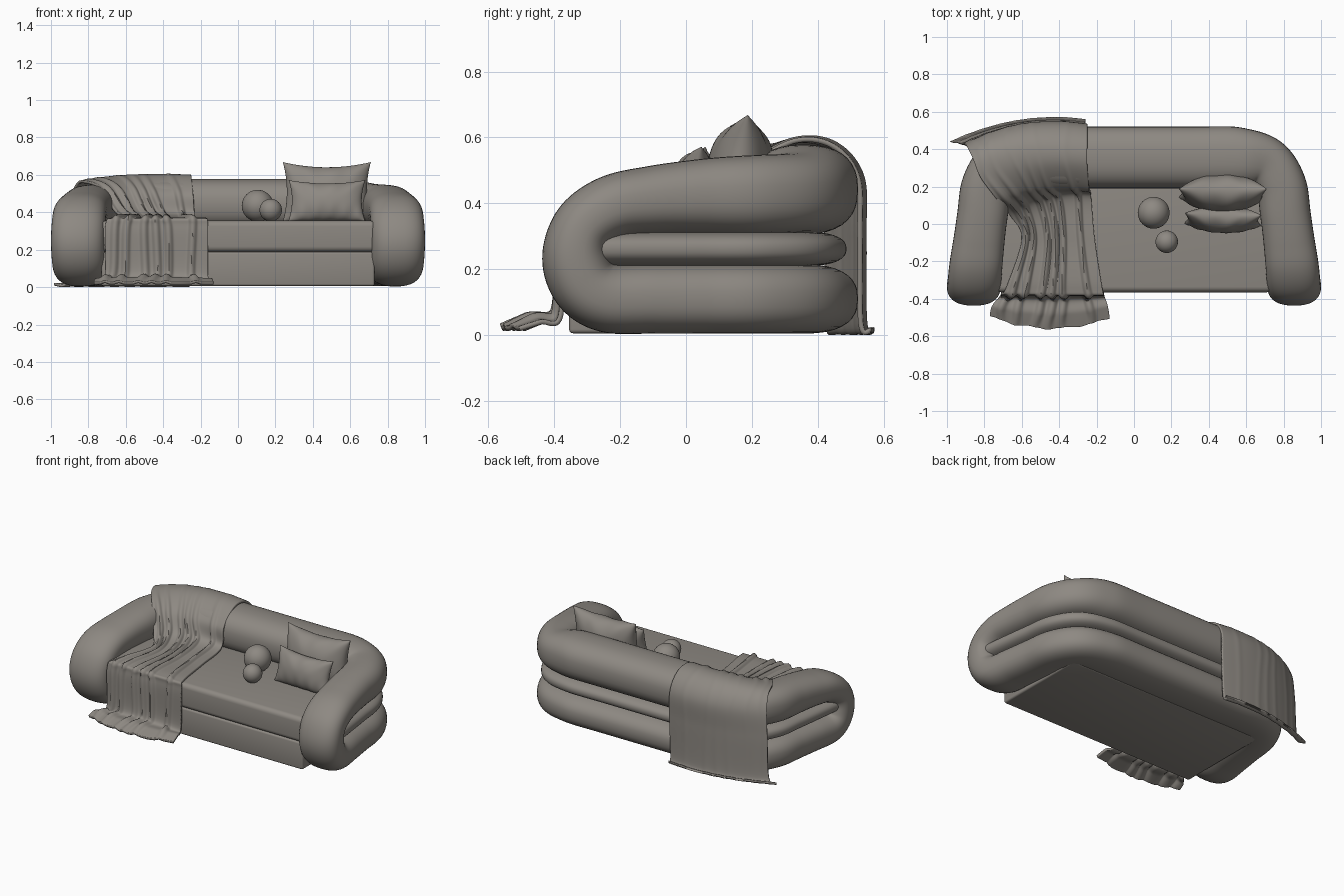
import bpy
import bmesh
import math
from mathutils import Vector

if "Cube" in bpy.data.objects:
    bpy.data.objects.remove(bpy.data.objects["Cube"], do_unlink=True)

fabric = bpy.data.materials.new("warm_grey_fabric")
colour = (0.27, 0.25, 0.225, 1)
fabric.use_nodes = True
fabric.diffuse_color = colour
for node in fabric.node_tree.nodes:
    if node.type == 'BSDF_PRINCIPLED':
        node.inputs["Base Color"].default_value = colour
        node.inputs["Roughness"].default_value = 0.8


def finish(name, bm):
    """Turn a bmesh into a smooth shaded, coloured object."""
    bmesh.ops.recalc_face_normals(bm, faces=bm.faces)
    mesh = bpy.data.meshes.new(name)
    bm.to_mesh(mesh)
    bm.free()
    mesh.materials.append(fabric)
    obj = bpy.data.objects.new(name, mesh)
    bpy.context.collection.objects.link(obj)
    bpy.ops.object.select_all(action='DESELECT')
    obj.select_set(True)
    bpy.context.view_layer.objects.active = obj
    bpy.ops.object.shade_smooth_by_angle(angle=math.radians(50))
    return obj


def smoothstep(low, high, value):
    t = min(max((value - low) / (high - low), 0), 1)
    return t * t * (3 - 2 * t)


def spline(points, t, closed=False):
    """Point on a smooth curve through the points, t counted in points."""
    count = len(points)
    i = int(math.floor(t))
    if not closed:
        i = min(i, count - 2)
    f = t - i

    def at(k):
        return points[k % count] if closed else points[min(max(k, 0), count - 1)]

    a, b, c, d = at(i - 1), at(i), at(i + 1), at(i + 2)
    return b + ((c - a) * f + (a * 2 - b * 5 + c * 4 - d) * f ** 2
                + (b * 3 - a - c * 3 + d) * f ** 3) / 2


def skin(bm, rings, wrap_rows, wrap_columns):
    """Join rows of vertices with quads."""
    rows, columns = len(rings), len(rings[0])
    for i in range(rows if wrap_rows else rows - 1):
        for j in range(columns if wrap_columns else columns - 1):
            k, m = (i + 1) % rows, (j + 1) % columns
            bm.faces.new((rings[i][j], rings[k][j], rings[k][m], rings[i][m]))


def outward(p):
    """Horizontal direction pointing away from the sofa's middle."""
    side = Vector((max(abs(p.x) - 0.5, 0), max(p.y - 0.12, 0), 0)).normalized()
    return Vector((math.copysign(side.x, p.x), side.y, 0))


def power(value, exponent):
    return math.copysign(abs(value) ** exponent, value)


def sweep(name, points, size, closed, steps=8, sides=36):
    """Sweep a plump oval section along a path; size gives half width, half height."""
    bm = bmesh.new()
    rings = []
    total = len(points) * steps if closed else (len(points) - 1) * steps + 1
    for i in range(total):
        t = i / steps
        p = spline(points, t, closed)
        ahead, behind = t + 0.05, t - 0.05
        if not closed:
            ahead, behind = min(ahead, len(points) - 1), max(behind, 0)
        tangent = (spline(points, ahead, closed) - spline(points, behind, closed)).normalized()
        across = outward(p)
        across = (across - tangent * across.dot(tangent)).normalized()
        up = tangent.cross(across)
        half_width, half_height = size(p)
        ring = []
        for j in range(sides):
            a = math.tau * j / sides
            ring.append(bm.verts.new(p + across * half_width * power(math.cos(a), 0.82)
                                     + up * half_height * power(math.sin(a), 0.82)))
        rings.append(ring)
    skin(bm, rings, closed, True)
    if not closed:
        bm.faces.new(rings[0])
        bm.faces.new(rings[-1])
    return finish(name, bm)


def mirrored_path(half):
    """Add the other side of a path, leaving out points on the middle plane."""
    other = [Vector((-p.x, p.y, p.z)) for p in reversed(half) if p.x > 0]
    return half + other


# Folded roll: along the back, round the arms, down the fronts and back below
half = [Vector(p) for p in (
    (0, .355, .442), (.3, .355, .442), (.56, .355, .442), (.705, .325, .432), (.785, .21, .427),
    (.81, .05, .422), (.83, -.1, .411), (.845, -.22, .39), (.853, -.305, .333),
    (.857, -.334, .25), (.853, -.308, .16), (.845, -.235, .113), (.83, -.1, .11),
    (.81, .05, .11), (.785, .21, .11), (.705, .325, .11), (.56, .355, .11),
    (.3, .355, .11), (0, .355, .11))]


def roll_size(p):
    width = 0.165 - 0.03 * smoothstep(.5, .78, abs(p.x)) + 0.008 * smoothstep(0, -.3, p.y)
    swell = 0.024 * smoothstep(-.3, .25, p.y) + 0.016 * smoothstep(.74, .58, abs(p.x)) - 0.009
    return width, 0.105 + swell * smoothstep(.2, .32, p.z)


sweep("back_and_arm_roll", mirrored_path(half), roll_size, True)

# Thin roll filling the groove between the upper and lower rolls
groove = [Vector((p.x, p.y, .262)) for p in reversed(half[:9])]
groove += [Vector((-p.x, p.y, p.z)) for p in reversed(groove[:-1])]
sweep("middle_roll", groove, lambda p: (0.13 - 0.02 * smoothstep(.5, .78, abs(p.x)), 0.052), False)


def soft_box(name, low, high, bevel, segments):
    bm = bmesh.new()
    bmesh.ops.create_cube(bm, size=1)
    low, high = Vector(low), Vector(high)
    for v in bm.verts:
        v.co = Vector([(low[k] + high[k]) / 2 + v.co[k] * (high[k] - low[k]) for k in range(3)])
    bmesh.ops.bevel(bm, geom=bm.edges[:], offset=bevel, segments=segments, profile=0.5,
                    affect='EDGES')
    return finish(name, bm)


# Seat
soft_box("seat_base", (-.73, -.355, .006), (.73, .3, .188), 0.012, 3)
soft_box("seat_cushion", (-.74, -.365, .188), (.74, .3, .355), 0.03, 5)


# Scatter pillows
def pillow(name, centre, width, height, depth, lean, turn):
    bm = bmesh.new()
    n = 32
    for side in (-1, 1):
        rows = []
        for i in range(n + 1):
            v = math.sin((i / n - 0.5) * math.pi)
            row = []
            for j in range(n + 1):
                u = math.sin((j / n - 0.5) * math.pi)
                puff = ((1 - u * u) * (1 - v * v)) ** 0.5
                crease = 0.012 * math.sin(13 * u - 4 * v * u) * v * v * puff
                dip = 0.16 * (1 - u * u) * (v > 0) + 0.02 * (1 - u * u)
                row.append(bm.verts.new((u * width / 2 * (1 - 0.09 * (1 - v * v)),
                                         side * (depth / 2 * puff + crease),
                                         v * height / 2 * (1 - dip))))
            rows.append(row)
        skin(bm, rows, False, False)
    bmesh.ops.remove_doubles(bm, verts=bm.verts, dist=0.0002)
    obj = finish(name, bm)
    obj.location = centre
    obj.rotation_euler = (lean, 0, turn)


pillow("large_pillow", (.475, .165, .51), .47, .32, .2, -.14, 0)
pillow("small_pillow", (.475, .025, .463), .41, .225, .14, -.25, -.03)

# Ball cushions
for name, spot, radius in (("large_ball", (.105, .06, .435), .085),
                           ("small_ball", (.175, -.095, .412), .06)):
    bm = bmesh.new()
    bmesh.ops.create_uvsphere(bm, u_segments=32, v_segments=20, radius=radius)
    finish(name, bm).location = spot

# Throw blanket: left, middle and right points from the back floor to the front floor
drape = [[Vector(p) for p in row] for row in (
    ((-.985, .44, .015), (-.62, .555, .015), (-.26, .56, .015)),
    ((-.92, .43, .035), (-.6, .53, .035), (-.26, .53, .035)),
    ((-.905, .425, .3), (-.6, .527, .3), (-.25, .527, .3)),
    ((-.89, .41, .47), (-.6, .52, .48), (-.25, .52, .48)),
    ((-.86, .35, .55), (-.6, .44, .577), (-.25, .44, .577)),
    ((-.82, .25, .562), (-.56, .32, .587), (-.25, .32, .587)),
    ((-.74, .14, .53), (-.5, .2, .51), (-.24, .19, .5)),
    ((-.66, .04, .41), (-.45, .13, .39), (-.23, .15, .38)),
    ((-.6, -.08, .365), (-.42, -.08, .363), (-.21, -.08, .363)),
    ((-.68, -.33, .363), (-.43, -.34, .363), (-.17, -.34, .363)),
    ((-.71, -.375, .32), (-.43, -.375, .32), (-.16, -.375, .32)),
    ((-.71, -.38, .06), (-.43, -.385, .07), (-.16, -.38, .06)),
    ((-.76, -.44, .04), (-.44, -.48, .045), (-.14, -.44, .04)),
    ((-.77, -.49, .02), (-.45, -.555, .02), (-.13, -.5, .02)))]
columns = [[row[k] for row in drape] for k in range(3)]
last_row = len(drape) - 1
ridges = (.08, .2, .38, .49, .6, .84)


def sheet(u, v):
    left, middle, right = (spline(column, v) for column in columns)
    return (left * (2 * u - 1) * (u - 1) + middle * 4 * u * (1 - u) + right * u * (2 * u - 1))


def folded(u, v):
    p, e = sheet(u, v), 0.01
    du = sheet(min(u + e, 1), v) - sheet(max(u - e, 0), v)
    dv = sheet(u, min(v + e, last_row)) - sheet(u, max(v - e, 0))
    fold = sum(math.exp(-((u - r - 0.012 * math.sin(v * 2 + r * 9)) / 0.028) ** 2) for r in ridges)
    hem = smoothstep(last_row - 1.5, last_row, v)
    depth = 0.002 + 0.018 * smoothstep(4.5, 7, v) * (1 - 0.6 * hem)
    p += dv.cross(du).normalized() * fold * depth
    # Ripple the hem lying on the floor in front
    p.y += 0.005 * hem * math.sin(u * 23)
    p.z = max(p.z, 0.008)
    return p


bm = bmesh.new()
grid = [[bm.verts.new(folded(j / 90, i * last_row / 130)) for j in range(91)] for i in range(131)]
skin(bm, grid, False, False)
throw = finish("throw_blanket", bm)
thickness = throw.modifiers.new("Thickness", 'SOLIDIFY')
thickness.thickness = 0.015
thickness.offset = 0
